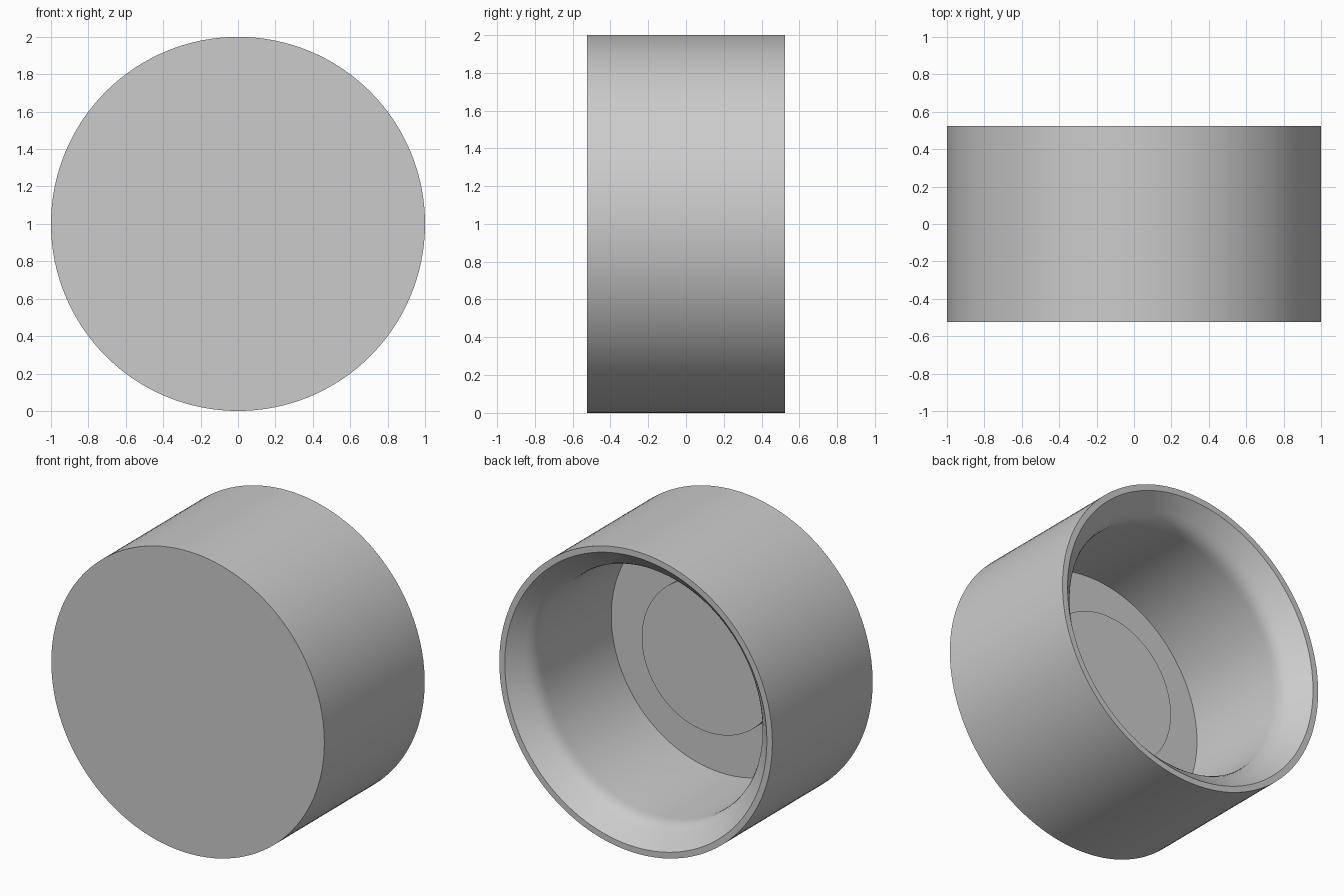
import bpy
import bmesh
from math import sin, cos, pi, radians

SEGMENTS = 128
HALF_DEPTH = 0.525

old = bpy.data.objects.get("Cube")
if old:
    bpy.data.objects.remove(old, do_unlink=True)

# Single plain grey
grey = bpy.data.materials.new("plain_grey")
grey.use_nodes = True
colour = (0.6, 0.6, 0.6, 1.0)
grey.diffuse_color = colour
grey.node_tree.nodes["Principled BSDF"].inputs["Base Color"].default_value = colour


def lathe(name, profile, material):
    """Turn (radius, y) points about the y axis and cap both ends."""
    bm = bmesh.new()
    angles = [2 * pi * i / SEGMENTS for i in range(SEGMENTS)]
    rings = [[bm.verts.new((r * cos(a), y, 1 + r * sin(a))) for a in angles]
             for r, y in profile]
    for a, b in zip(rings, rings[1:]):
        for i in range(SEGMENTS):
            j = (i + 1) % SEGMENTS
            bm.faces.new((a[i], a[j], b[j], b[i]))
    bm.faces.new(rings[0])
    bm.faces.new(rings[-1])
    bmesh.ops.recalc_face_normals(bm, faces=bm.faces)
    mesh = bpy.data.meshes.new(name)
    bm.to_mesh(mesh)
    bm.free()
    mesh.materials.append(material)
    obj = bpy.data.objects.new(name, mesh)
    bpy.context.collection.objects.link(obj)
    bpy.ops.object.select_all(action='DESELECT')
    obj.select_set(True)
    bpy.context.view_layer.objects.active = obj
    bpy.ops.object.shade_smooth_by_angle(angle=radians(30))
    return obj


# Closed front and outer wall
outer = [(1.0, -HALF_DEPTH), (1.0, HALF_DEPTH)]

# Thin rim, flared mouth with a rounded throat: (radius, depth from the rim)
mouth = [(0.96, 0), (0.875, 0.085), (0.85, 0.113), (0.834, 0.143),
         (0.826, 0.175), (0.824, 0.21)]

# Inner floor with a raised round boss in the middle
floor = [(0.824, 0.92), (0.5, 0.92), (0.5, 0.777)]

inner = [(r, HALF_DEPTH - depth) for r, depth in mouth + floor]
lathe("round_cap", outer + inner, grey)
